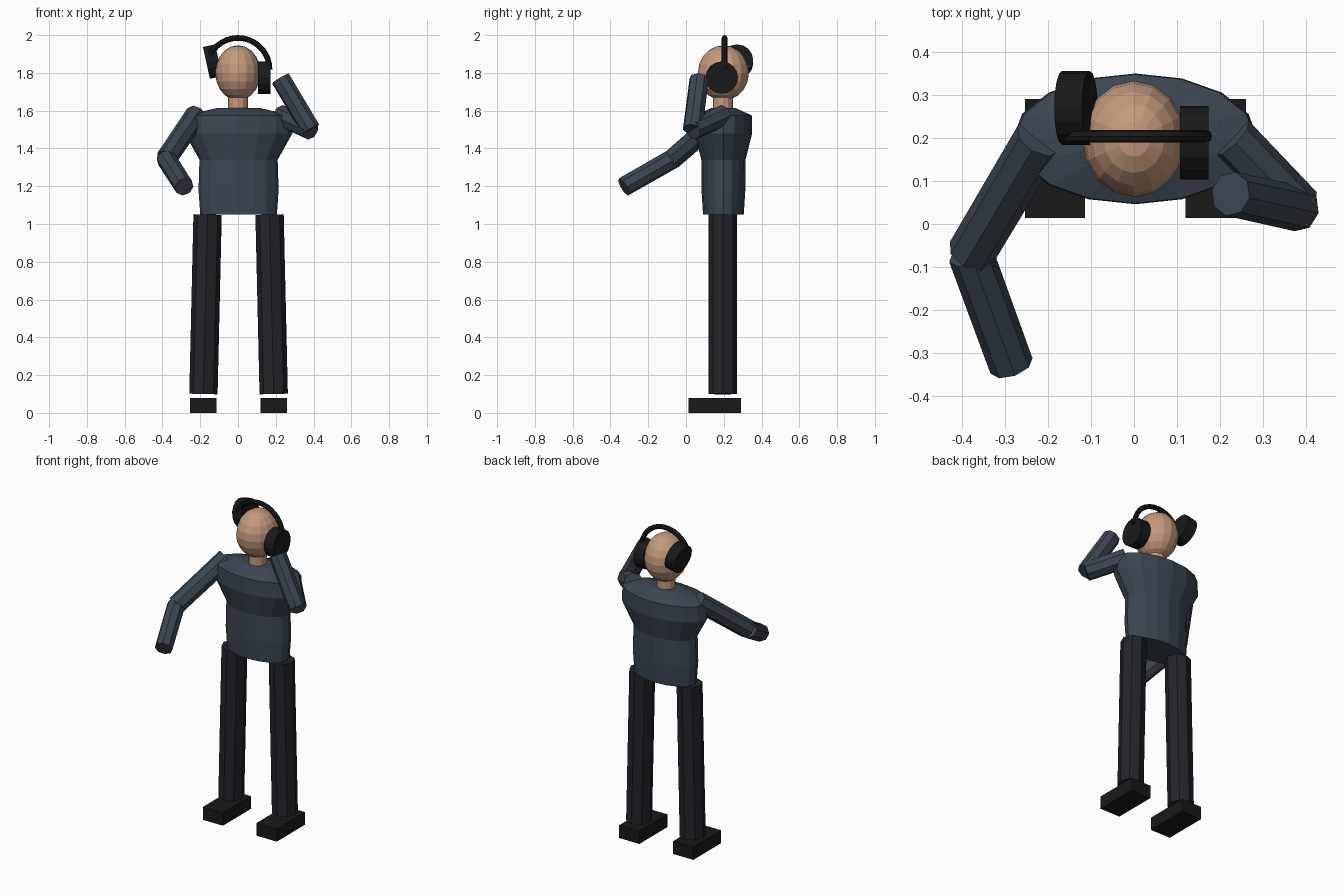
import bpy, bmesh
from math import sin, cos, pi, radians
from mathutils import Vector, Matrix

if "Cube" in bpy.data.objects:
    bpy.data.objects.remove(bpy.data.objects["Cube"])


def material(name, rgb):
    m = bpy.data.materials.new(name)
    m.diffuse_color = (*rgb, 1)
    m.use_nodes = True
    m.node_tree.nodes["Principled BSDF"].inputs["Base Color"].default_value = m.diffuse_color
    return m


SKIN = material("skin", (0.55, 0.32, 0.20))
SHIRT = material("shirt", (0.045, 0.062, 0.085))
TROUSER = material("trouser", (0.016, 0.018, 0.024))
BLACK = material("black", (0.010, 0.010, 0.010))


def finish(name, bm, mat):
    bmesh.ops.recalc_face_normals(bm, faces=bm.faces)
    me = bpy.data.meshes.new(name)
    bm.to_mesh(me)
    bm.free()
    me.materials.append(mat)
    ob = bpy.data.objects.new(name, me)
    bpy.context.collection.objects.link(ob)
    return ob


def tube(name, a, b, r1, r2, mat, sides=8):
    """Capped cylinder running from a to b."""
    a, b = Vector(a), Vector(b)
    d = b - a
    m = Matrix.Translation((a + b) / 2) @ d.to_track_quat('Z', 'Y').to_matrix().to_4x4()
    bm = bmesh.new()
    bmesh.ops.create_cone(bm, cap_ends=True, segments=sides, radius1=r1,
                          radius2=r2, depth=d.length, matrix=m)
    return finish(name, bm, mat)


def loft(name, rings, mat):
    """Skin a list of vertex-position rings and cap both ends."""
    bm = bmesh.new()
    rows = [[bm.verts.new(p) for p in ring] for ring in rings]
    n = len(rows[0])
    for lo, hi in zip(rows, rows[1:]):
        for i in range(n):
            j = (i + 1) % n
            bm.faces.new((lo[i], lo[j], hi[j], hi[i]))
    bm.faces.new(rows[0])
    bm.faces.new(rows[-1])
    return finish(name, bm, mat)


# Legs and shoes
for side, s in (("left", -1), ("right", 1)):
    tube(side + "_leg", (0.003 + s * 0.186, 0.195, 0.10),
         (0.003 + s * 0.164, 0.195, 1.05), 0.075, 0.075, TROUSER)
    bm = bmesh.new()
    bmesh.ops.create_cube(bm, size=1, matrix=Matrix.Translation((0.003 + s * 0.187, 0.152, 0.04))
                          @ Matrix.Diagonal((0.14, 0.277, 0.08, 1)))
    finish(side + "_shoe", bm, BLACK)

# Torso: elliptical sections (z, half width, half depth)
sections = [(1.05, 0.203, 0.108), (1.18, 0.212, 0.116), (1.34, 0.207, 0.117),
            (1.48, 0.285, 0.152), (1.575, 0.28, 0.150), (1.615, 0.11, 0.06)]
loft("torso", [[(0.003 + a * cos(2 * pi * k / 16), 0.198 + b * sin(2 * pi * k / 16), z)
                for k in range(16)] for z, a, b in sections], SHIRT)

# Arms: left reaches forward, right is raised to the ear
arms = {"left": ((-0.22, 0.20, 1.58), (-0.38, -0.07, 1.345), (-0.285, -0.33, 1.197)),
        "right": ((0.225, 0.20, 1.575), (0.385, 0.035, 1.50), (0.225, 0.07, 1.77))}
for side, (shoulder, elbow, hand) in arms.items():
    tube(side + "_upper_arm", shoulder, elbow, 0.058, 0.056, SHIRT)
    tube(side + "_forearm", elbow, hand, 0.053, 0.052, SHIRT)

# Neck and head
tube("neck", (0, 0.195, 1.58), (0, 0.195, 1.71), 0.053, 0.053, SKIN, 12)
bm = bmesh.new()
bmesh.ops.create_uvsphere(bm, u_segments=16, v_segments=10, radius=1,
                          matrix=Matrix.Translation((0, 0.198, 1.80))
                          @ Matrix.Diagonal((0.12, 0.135, 0.146, 1)))
finish("head", bm, SKIN)

# Headphone band
band = []
for k in range(17):
    t = radians(162 * k / 16)
    band.append([((0.167 + 0.015 * cos(u)) * cos(t), 0.204 + 0.015 * sin(u),
                  1.818 + (0.167 + 0.015 * cos(u)) * sin(t))
                 for u in (2 * pi * i / 8 for i in range(8))])
loft("headphone_band", band, BLACK)

# Ear cups: right sits on the ear, left is pushed up and back
for side, c, axis in (("right", (0.14, 0.189, 1.775), (1, 0, 0)),
                      ("left", (-0.135, 0.27, 1.86), (0.977, 0, 0.213))):
    c, h = Vector(c), Vector(axis) * 0.033
    tube(side + "_ear_cup", c - h, c + h, 0.086, 0.086, BLACK, 16)
